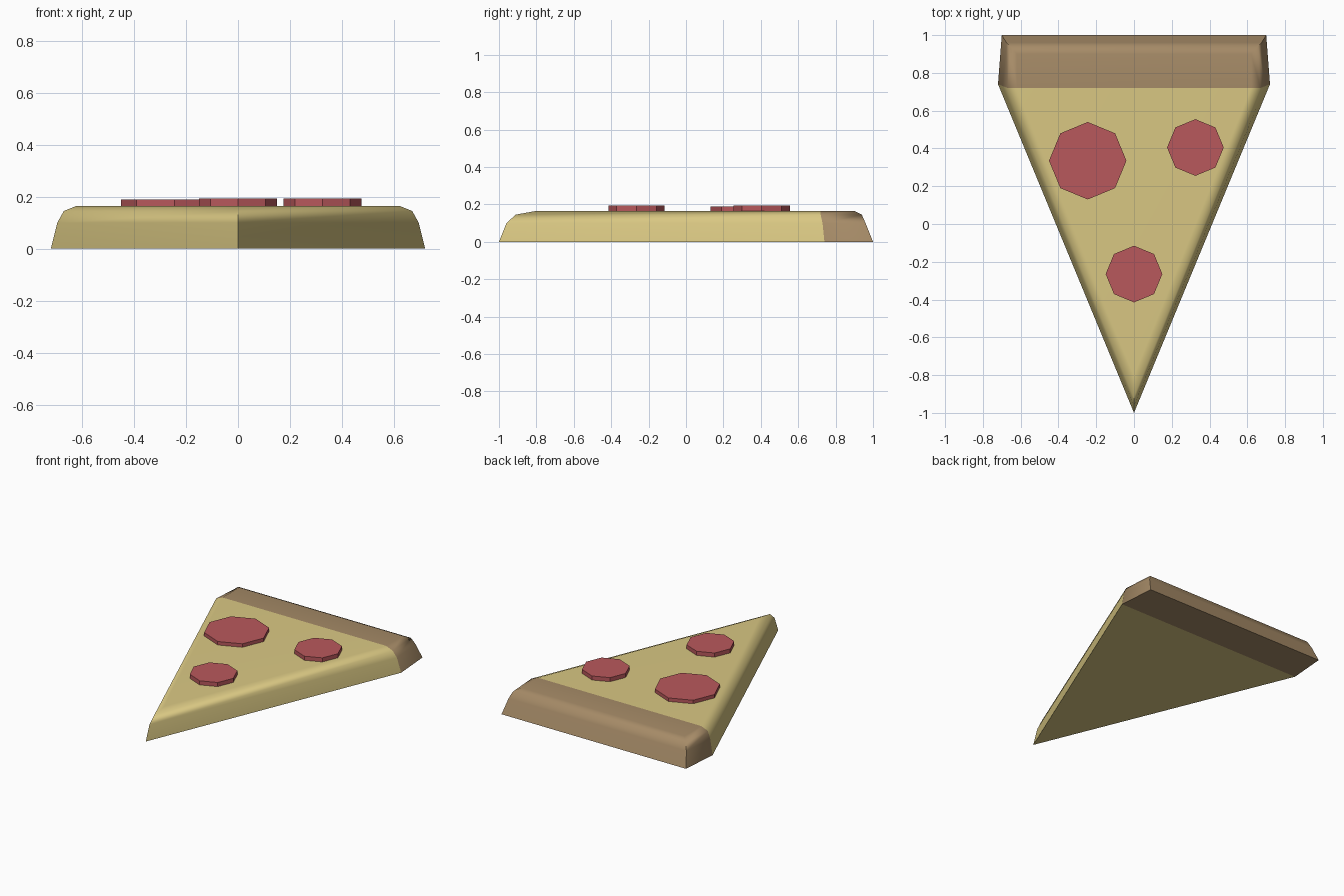
import bpy
import bmesh
import math

cube = bpy.data.objects.get("Cube")
if cube:
    bpy.data.objects.remove(cube, do_unlink=True)


def make_material(name, color):
    mat = bpy.data.materials.new(name)
    mat.use_nodes = True
    mat.diffuse_color = (*color, 1)
    mat.node_tree.nodes["Principled BSDF"].inputs["Base Color"].default_value = (*color, 1)
    return mat


cheese = make_material("cheese yellow", (0.70, 0.578, 0.227))
crust = make_material("crust brown", (0.381, 0.258, 0.136))
salami = make_material("salami red", (0.485, 0.098, 0.107))


# Slice body: stacked wedge outlines, each as z, tip y, (x, y) of crust front, (x, y) of crust back
LAYERS = [
    (0.0, -1.0, (0.72, 0.74), (0.70, 1.0)),
    (0.10, -0.96, (0.695, 0.73), (0.675, 0.96)),
    (0.145, -0.91, (0.67, 0.72), (0.655, 0.94)),
    (0.165, -0.80, (0.62, 0.72), (0.62, 0.90)),
]


def make_slice():
    bm = bmesh.new()
    rings = []
    for z, tip, front, back in LAYERS:
        outline = [(0, tip), front, back, (-back[0], back[1]), (-front[0], front[1])]
        rings.append([bm.verts.new((x, y, z)) for x, y in outline])
    # Sloping walls; the three around the back belong to the crust
    for low, high in zip(rings, rings[1:]):
        for i in range(5):
            j = (i + 1) % 5
            face = bm.faces.new((low[i], low[j], high[j], high[i]))
            face.material_index = 1 if i in (1, 2, 3) else 0
    # Top and underside, split along the crust line
    for ring in (rings[0], rings[-1]):
        bm.faces.new((ring[0], ring[1], ring[4]))
        bm.faces.new(ring[1:]).material_index = 1
    bmesh.ops.recalc_face_normals(bm, faces=bm.faces)
    mesh = bpy.data.meshes.new("pizza_slice")
    bm.to_mesh(mesh)
    bm.free()
    mesh.materials.append(cheese)
    mesh.materials.append(crust)
    obj = bpy.data.objects.new("pizza_slice", mesh)
    bpy.context.collection.objects.link(obj)
    bpy.ops.object.select_all(action='DESELECT')
    obj.select_set(True)
    bpy.context.view_layer.objects.active = obj
    bpy.ops.object.shade_smooth_by_angle(angle=math.radians(50))
    # Keep the broad top flat while the rim stays soft
    weighted = obj.modifiers.new("flat_top_shading", 'WEIGHTED_NORMAL')
    weighted.keep_sharp = True


make_slice()

# Octagonal salami discs
for name, x, y, radius, top in (
    ("large_salami", -0.245, 0.335, 0.205, 0.189),
    ("right_salami", 0.325, 0.405, 0.15, 0.193),
    ("tip_salami", 0.0, -0.265, 0.15, 0.193),
):
    bottom = 0.155
    bpy.ops.mesh.primitive_cylinder_add(
        vertices=8, radius=radius, depth=top - bottom, location=(x, y, (top + bottom) / 2))
    disc = bpy.context.object
    disc.name = name
    disc.data.materials.append(salami)
